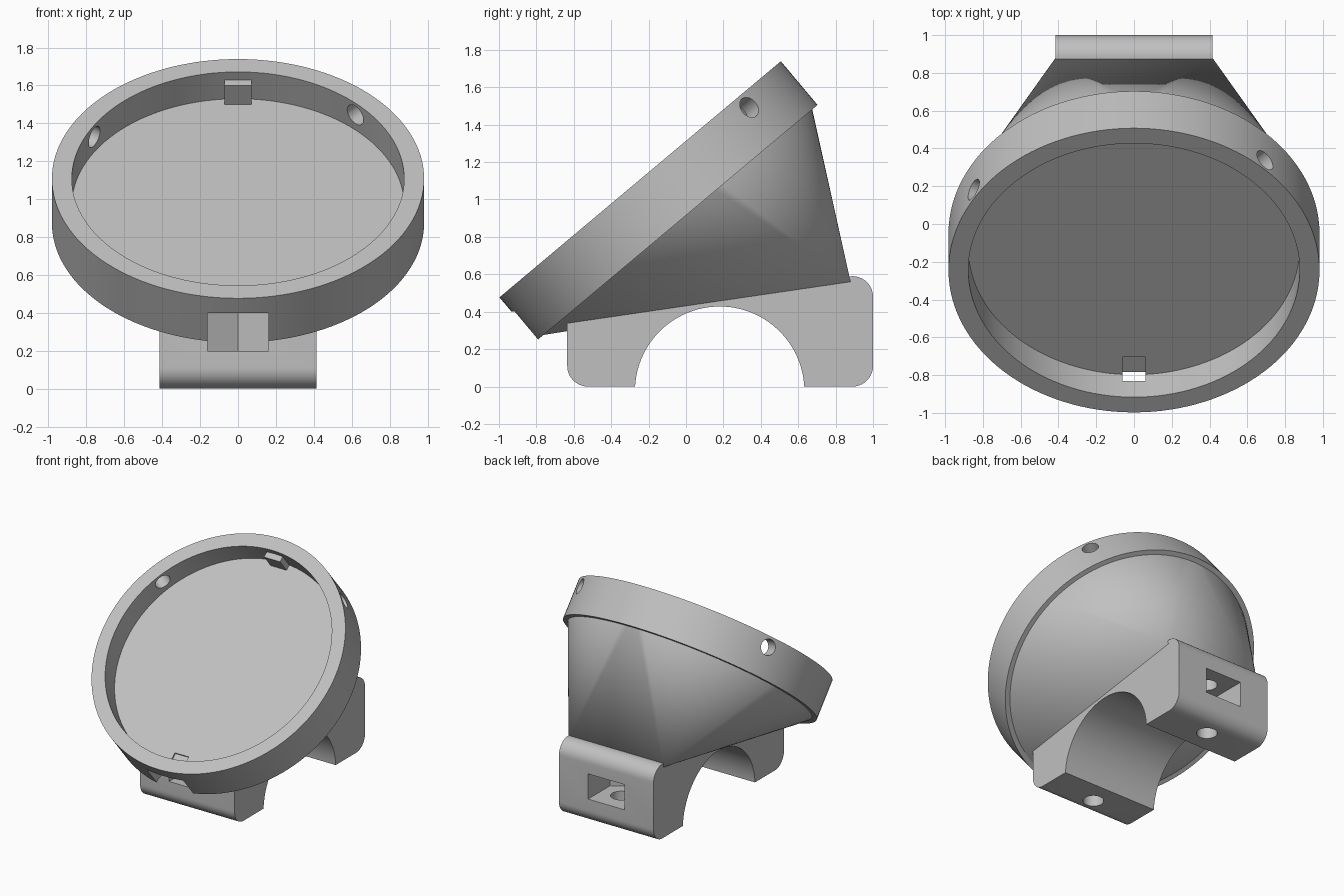
import bpy, bmesh
from math import sin, cos, radians
from mathutils import Matrix, Vector

if "Cube" in bpy.data.objects:
    bpy.data.objects.remove(bpy.data.objects["Cube"], do_unlink=True)

grey = bpy.data.materials.new("plain grey")
grey.use_nodes = True
colour = (0.53, 0.53, 0.53, 1)
grey.diffuse_color = colour
grey.node_tree.nodes["Principled BSDF"].inputs["Base Color"].default_value = colour

# Tilted frame of the dish: origin at the rim centre, local z along its axis
DISH = Matrix.Translation((0, -0.245, 1.108)) @ Matrix.Rotation(radians(40), 4, 'X')
R_OUT, R_IN, DEPTH, FLOOR = 0.982, 0.877, 0.305, 0.185
HALF_W = 0.415


def finish(name, bm, matrix=Matrix()):
    bm.transform(matrix)
    bmesh.ops.recalc_face_normals(bm, faces=bm.faces[:])
    mesh = bpy.data.meshes.new(name)
    bm.to_mesh(mesh)
    bm.free()
    mesh.materials.append(grey)
    ob = bpy.data.objects.new(name, mesh)
    bpy.context.collection.objects.link(ob)
    return ob


def cylinder(name, r, z0, z1, matrix=Matrix(), sides=48):
    bm = bmesh.new()
    bmesh.ops.create_cone(bm, cap_ends=True, segments=sides, radius1=r, radius2=r,
                          depth=z1 - z0, matrix=Matrix.Translation((0, 0, (z0 + z1) / 2)))
    return finish(name, bm, matrix)


def prism(name, points, extrude):
    bm = bmesh.new()
    face = bm.faces.new([bm.verts.new(p) for p in points])
    new = bmesh.ops.extrude_face_region(bm, geom=[face])["geom"]
    bmesh.ops.translate(bm, vec=extrude, verts=[v for v in new if isinstance(v, bmesh.types.BMVert)])
    return bm if name is None else finish(name, bm)


def box(name, lo, hi, matrix):
    bm = prism(None, [(lo[0], lo[1], lo[2]), (hi[0], lo[1], lo[2]),
                      (hi[0], hi[1], lo[2]), (lo[0], hi[1], lo[2])], (0, 0, hi[2] - lo[2]))
    return finish(name, bm, matrix)


def arc(cy, cz, r, a0, a1, n):
    angles = [radians(a0 + (a1 - a0) * i / n) for i in range(n + 1)]
    return [(-HALF_W, cy + r * cos(a), cz + r * sin(a)) for a in angles]


def cut(ob, cutters):
    bpy.context.view_layer.objects.active = ob
    for c in cutters:
        mod = ob.modifiers.new("cut", 'BOOLEAN')
        mod.operation, mod.solver, mod.object = 'DIFFERENCE', 'EXACT', c
        bpy.ops.object.modifier_apply(modifier=mod.name)


# Shallow round dish with a raised rim
dish = cylinder("dish_ring", R_OUT, -DEPTH, 0, DISH, 128)

# Locating tab on the upper inside wall
tab = box("locating_tab", (-0.07, 0.83, -FLOOR - 0.01), (0.07, 0.89, -0.055), DISH)

# Tapered neck: hull from the back of the dish to the bracket's top edge
bm = bmesh.new()
for i in range(128):
    a = radians(360 * i / 128)
    for z in (-DEPTH, -DEPTH + 0.03):
        bm.verts.new(DISH @ Vector((0.945 * cos(a), 0.945 * sin(a), z)))
for x in (-HALF_W, HALF_W):
    bm.verts.new((x, 0.88, 0.56))
bmesh.ops.convex_hull(bm, input=bm.verts[:])
bmesh.ops.dissolve_limit(bm, angle_limit=radians(0.2), verts=bm.verts[:], edges=bm.edges[:])
neck = finish("tapered_neck", bm)

# Saddle bracket with rounded corners and an arch
outline = (arc(-0.525, 0.11, 0.11, 270, 180, 10) + [(-HALF_W, -0.635, 0.42)]
           + arc(0.89, 0.48, 0.11, 90, 0, 10) + arc(0.89, 0.11, 0.11, 0, -90, 10)
           + arc(0.18, -0.025, 0.453, 3.17, 176.83, 48))
bracket = prism("saddle_bracket", outline, (2 * HALF_W, 0, 0))

# Cutters: dish recess and the small pocket at its lower edge
recess = cylinder("recess_cutter", R_IN, -FLOOR, 0.2, DISH, 128)
pocket = box("pocket_cutter", (-0.06, -0.93, -FLOOR - 0.012), (0.06, -0.755, -FLOOR + 0.054), DISH)

# Cutters: three radial holes through the rim
radial = []
for angle in (15, 135, -120):
    place = (DISH @ Matrix.Translation((0, 0, -0.08)) @ Matrix.Rotation(radians(angle), 4, 'Z')
             @ Matrix.Rotation(radians(90), 4, 'X'))
    radial.append(cylinder("rim_hole_cutter", 0.06, 0.8, 1.1, place, 32))

# Cutters: nut slots with pointed ends, and upright bolt holes
slots = []
for y, side, mouth in ((-0.455, -1, -1.2), (0.815, 1, 1.2)):
    inner, tip = y - side * 0.092, y - side * 0.185
    slots.append(prism("nut_slot_cutter", [(-0.16, mouth, 0.2), (0.16, mouth, 0.2), (0.16, inner, 0.2),
                                           (0, tip, 0.2), (-0.16, inner, 0.2)], (0, 0, 0.2)))
    slots.append(cylinder("bolt_hole_cutter", 0.075, -0.1, 0.5, Matrix.Translation((0, y, 0)), 32))

cut(dish, [recess, pocket] + radial + slots[:1])
cut(neck, [pocket] + slots)
cut(bracket, slots)
for c in [recess, pocket] + radial + slots:
    bpy.data.objects.remove(c, do_unlink=True)

# Smooth curved faces, keep hard edges
bpy.ops.object.select_all(action='DESELECT')
for ob in (dish, neck, bracket, tab):
    ob.select_set(True)
bpy.context.view_layer.objects.active = dish
bpy.ops.object.shade_smooth_by_angle(angle=radians(25))
